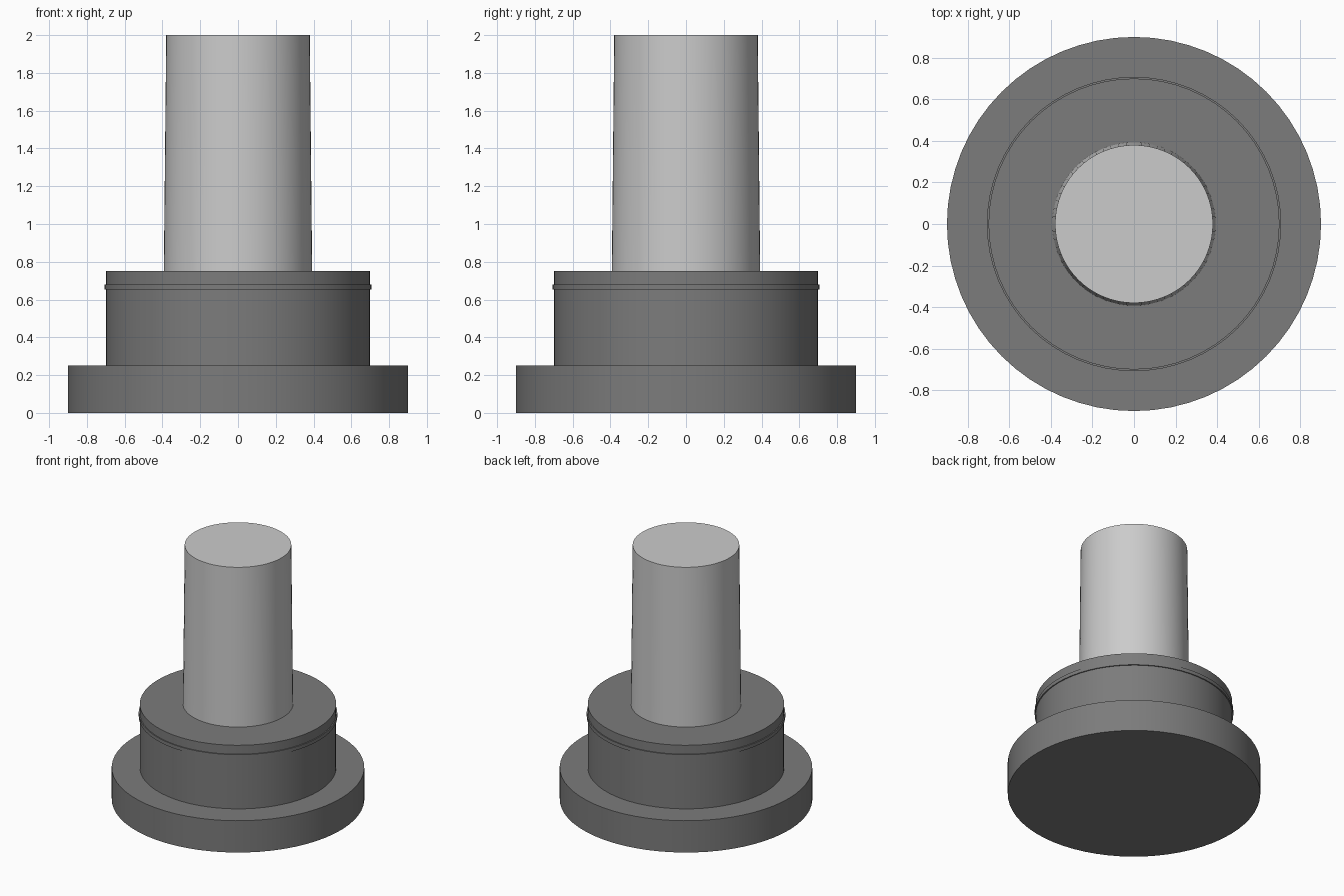
import bpy
import math

cube = bpy.data.objects.get("Cube")
if cube:
    bpy.data.objects.remove(cube, do_unlink=True)


def make_material(name, value):
    mat = bpy.data.materials.new(name)
    mat.use_nodes = True
    colour = (value, value, value, 1.0)
    mat.diffuse_color = colour
    mat.node_tree.nodes["Principled BSDF"].inputs["Base Color"].default_value = colour
    return mat


def round_part(name, z_low, z_high, r_low, r_high, mat):
    """Upright capped cylinder or cone with smooth sides and sharp rims."""
    bpy.ops.mesh.primitive_cone_add(
        vertices=64, radius1=r_low, radius2=r_high,
        depth=z_high - z_low, location=(0, 0, (z_low + z_high) / 2))
    part = bpy.context.object
    part.name = part.data.name = name
    part.data.materials.append(mat)
    bpy.ops.object.shade_smooth_by_angle(angle=math.radians(30))
    return part


dark_grey = make_material("dark grey metal", 0.2)
light_grey = make_material("light grey metal", 0.6)

# Wide foot, narrower collar and the thin raised band near its top
round_part("base_flange", 0.0, 0.25, 0.90, 0.90, dark_grey)
round_part("collar", 0.20, 0.75, 0.70, 0.70, dark_grey)
round_part("collar_band", 0.652, 0.68, 0.708, 0.708, dark_grey)

# Slightly tapered shaft, seated inside the foot
round_part("shaft", 0.02, 2.0, 0.40, 0.38, light_grey)
